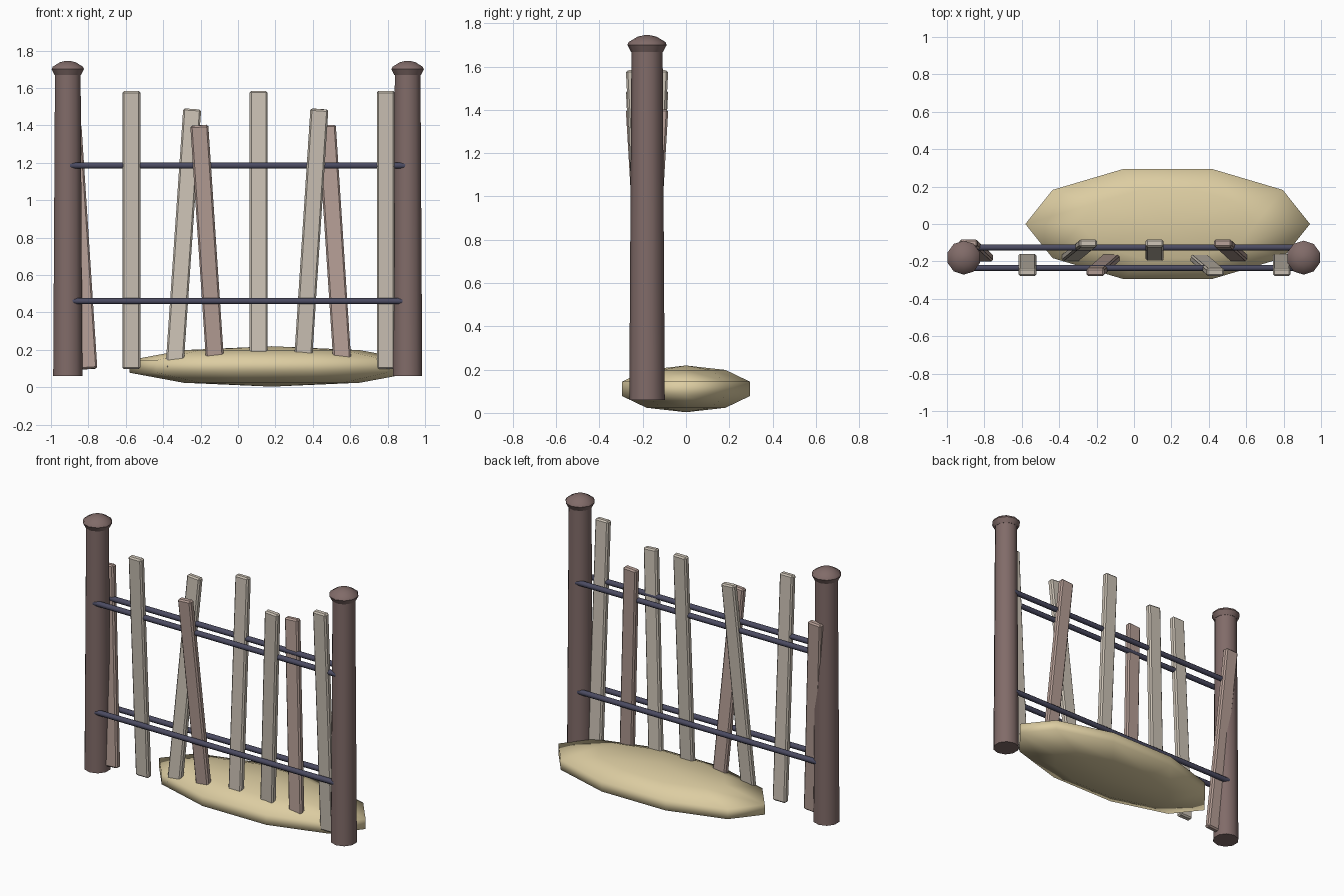
import bpy, bmesh, math
from mathutils import Vector, Matrix

if "Cube" in bpy.data.objects:
    bpy.data.objects.remove(bpy.data.objects["Cube"], do_unlink=True)


def material(name, rgb):
    m = bpy.data.materials.new(name)
    m.use_nodes = True
    m.diffuse_color = (*rgb, 1)
    bsdf = m.node_tree.nodes["Principled BSDF"]
    bsdf.inputs["Base Color"].default_value = (*rgb, 1)
    bsdf.inputs["Roughness"].default_value = 0.9
    return m


POST = material("dark brown wood", (0.22, 0.148, 0.14))
PALE = material("pale weathered wood", (0.60, 0.54, 0.46))
PINK = material("pinkish wood", (0.46, 0.34, 0.30))
RAIL = material("blue grey rail", (0.07, 0.07, 0.12))
SAND = material("sand", (0.72, 0.61, 0.36))


def finish(name, bm, mat, angle=45):
    bmesh.ops.recalc_face_normals(bm, faces=bm.faces)
    me = bpy.data.meshes.new(name)
    bm.to_mesh(me)
    bm.free()
    me.materials.append(mat)
    ob = bpy.data.objects.new(name, me)
    bpy.context.collection.objects.link(ob)
    bpy.ops.object.select_all(action="DESELECT")
    ob.select_set(True)
    bpy.context.view_layer.objects.active = ob
    bpy.ops.object.shade_smooth_by_angle(angle=math.radians(angle))
    return ob


def lathe(name, profile, x, y, mat, sides=10):
    """Closed turned shape from (radius, height) pairs, one corner facing the front."""
    bm = bmesh.new()
    rings = []
    for r, z in profile:
        rings.append([bm.verts.new((x + r * math.sin(math.tau * i / sides),
                                    y - r * math.cos(math.tau * i / sides), z))
                      for i in range(sides)])
    for a, b in zip(rings, rings[1:]):
        for i in range(sides):
            j = (i + 1) % sides
            bm.faces.new((a[i], a[j], b[j], b[i]))
    bm.faces.new(rings[0])
    bm.faces.new(rings[-1])
    return finish(name, bm, mat)


def plank(name, bottom, top, mat, width=0.096, thick=0.042):
    """Bevelled board running between two end points."""
    bottom, top = Vector(bottom), Vector(top)
    axis = top - bottom
    up = axis.normalized()
    depth = up.cross(Vector((1, 0, 0))).normalized()
    side = depth.cross(up)
    frame = Matrix((side, depth, up)).transposed().to_4x4()
    frame.translation = (bottom + top) / 2
    bm = bmesh.new()
    bmesh.ops.create_cube(bm, size=1)
    bmesh.ops.scale(bm, vec=(width, thick, axis.length), verts=bm.verts)
    bmesh.ops.bevel(bm, geom=list(bm.edges), offset=0.009, segments=1, affect="EDGES")
    bmesh.ops.transform(bm, matrix=frame, verts=bm.verts)
    return finish(name, bm, mat, 30)


FENCE_Y = -0.18

# Posts with turned caps
for label, x in (("right", -0.91), ("left", 0.907)):
    lathe(label + "_post", [(0.082, 0.06), (0.072, 1.69)], x, FENCE_Y, POST)
    lathe(label + "_post_cap",
          [(0.074, 1.668), (0.091, 1.70), (0.085, 1.713), (0.045, 1.737), (0.012, 1.745)],
          x, FENCE_Y, POST)

# Paired rails, front and back
for level, z in (("lower", 0.46), ("upper", 1.185)):
    for label, s in (("front", -1), ("back", 1)):
        bm = bmesh.new()
        bmesh.ops.create_cone(bm, cap_ends=True, segments=8, radius1=0.0178,
                              radius2=0.0178, depth=1.81)
        spin = Matrix.Rotation(math.pi / 2, 4, "Y") @ Matrix.Rotation(math.pi / 8, 4, "Z")
        bmesh.ops.transform(bm, verts=bm.verts,
                            matrix=Matrix.Translation((0, FENCE_Y + s * 0.0545, z)) @ spin)
        finish(f"{level}_{label}_rail", bm, RAIL, 50)

# Planks woven alternately between the rails: bottom x, top x, top height
planks = [(-0.80, -0.885, 1.40, PINK), (-0.57, -0.57, 1.583, PALE),
          (-0.34, -0.245, 1.487, PALE), (-0.12, -0.207, 1.40, PINK),
          (0.11, 0.11, 1.583, PALE), (0.345, 0.435, 1.487, PALE),
          (0.56, 0.475, 1.40, PINK), (0.79, 0.79, 1.583, PALE)]
for i, (x0, x1, height, mat) in enumerate(planks):
    lean = -0.077 if i % 2 else 0.077
    plank(f"plank_{i + 1}", (x0, FENCE_Y, 0.097), (x1, FENCE_Y + lean, height), mat)

# Flattened sand mound with ten sides
bm = bmesh.new()
bmesh.ops.create_uvsphere(bm, u_segments=10, v_segments=5, radius=1)
bmesh.ops.rotate(bm, verts=bm.verts, matrix=Matrix.Rotation(math.pi / 10, 3, "Z"))
bmesh.ops.scale(bm, vec=(0.80, 0.326, 0.108), verts=bm.verts)
bmesh.ops.translate(bm, vec=(0.18, 0, 0.111), verts=bm.verts)
finish("sand_mound", bm, SAND, 180)
